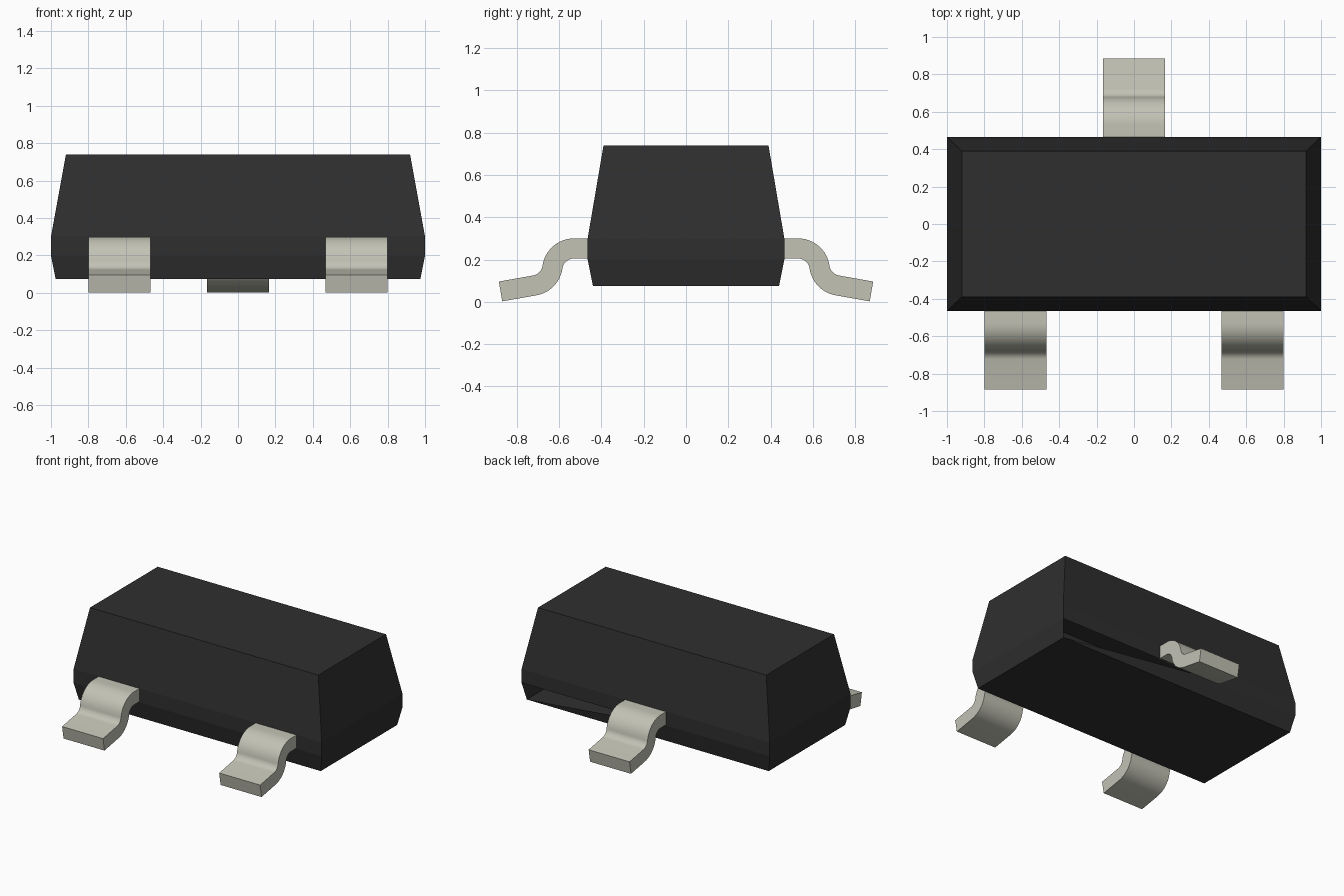
import bpy, bmesh
from math import sin, cos, radians

cube = bpy.data.objects.get("Cube")
if cube:
    bpy.data.objects.remove(cube, do_unlink=True)


def material(name, color, roughness):
    mat = bpy.data.materials.new(name)
    mat.use_nodes = True
    mat.diffuse_color = color
    bsdf = mat.node_tree.nodes["Principled BSDF"]
    bsdf.inputs["Base Color"].default_value = color
    bsdf.inputs["Roughness"].default_value = roughness
    return mat


def make_object(name, bm, mat):
    mesh = bpy.data.meshes.new(name)
    bm.to_mesh(mesh)
    bm.free()
    mesh.materials.append(mat)
    obj = bpy.data.objects.new(name, mesh)
    bpy.context.collection.objects.link(obj)
    return obj


black = material("black plastic", (0.028, 0.028, 0.028, 1), 0.7)
metal = material("pale tinned metal", (0.54, 0.54, 0.46, 1), 0.5)
LEAD_WIDTH = 0.33

# Moulded body: stacked rectangles, drafted above and below the lead band
bm = bmesh.new()
rings = []
for hx, hy, z in ((0.975, 0.44, 0.075), (1, 0.465, 0.2),
                  (1, 0.465, 0.3), (0.92, 0.39, 0.74)):
    corners = ((-hx, -hy), (hx, -hy), (hx, hy), (-hx, hy))
    rings.append([bm.verts.new((x, y, z)) for x, y in corners])
bm.faces.new(reversed(rings[0]))
bm.faces.new(rings[-1])
for level, (low, high) in enumerate(zip(rings, rings[1:])):
    for i in range(4):
        j = (i + 1) % 4
        if level == 0 and i == 2:
            # The lower back wall is open in a wedge beside the back lead
            mid = bm.verts.new((-LEAD_WIDTH / 2, 0.465, 0.2))
            bm.faces.new((low[i], low[j], high[j], mid))
        else:
            bm.faces.new((low[i], low[j], high[j], high[i]))
make_object("body", bm, black)


def lead_profile(steps=12):
    """Outline of an S-bent strip as (distance outward, height) points."""
    bend, foot = radians(82), radians(10)
    radius, half = 0.1025, 0.0475
    cy, cz = 0.53, 0.15
    ey, ez = cy + 2 * radius * sin(bend), cz + 2 * radius * cos(bend)
    path = [(0.45, cz + radius, 0)]
    for i in range(steps + 1):
        a = bend * i / steps
        path.append((cy + radius * sin(a), cz + radius * cos(a), a))
    for i in range(1, steps + 1):
        a = bend + (foot - bend) * i / steps
        path.append((ey - radius * sin(a), ez - radius * cos(a), a))
    y, z, a = path[-1]
    run = 0.877 - y
    path.append((0.877, z - run * sin(foot) / cos(foot), foot))
    top = [(y + half * sin(a), z + half * cos(a)) for y, z, a in path]
    bottom = [(y - half * sin(a), z - half * cos(a)) for y, z, a in path]
    return top, bottom


def make_lead(name, x, side):
    bm = bmesh.new()
    top, bottom = lead_profile()
    # Each cross-section runs around the strip
    sections = []
    for t, b in zip(top, bottom):
        sections.append([bm.verts.new((x + s * LEAD_WIDTH / 2, side * p[0], p[1]))
                         for s, p in ((-1, t), (1, t), (1, b), (-1, b))])
    for a, b in zip(sections, sections[1:]):
        for i in range(4):
            j = (i + 1) % 4
            bm.faces.new((a[i], a[j], b[j], b[i]))
    bm.faces.new(sections[0])
    bm.faces.new(sections[-1])
    bmesh.ops.recalc_face_normals(bm, faces=bm.faces)
    obj = make_object(name, bm, metal)
    bpy.ops.object.select_all(action="DESELECT")
    obj.select_set(True)
    bpy.context.view_layer.objects.active = obj
    bpy.ops.object.shade_smooth_by_angle(angle=radians(30))


# Two leads in front, one behind
make_lead("front_left_lead", 0.633, -1)
make_lead("front_right_lead", -0.633, -1)
make_lead("back_lead", 0, 1)
